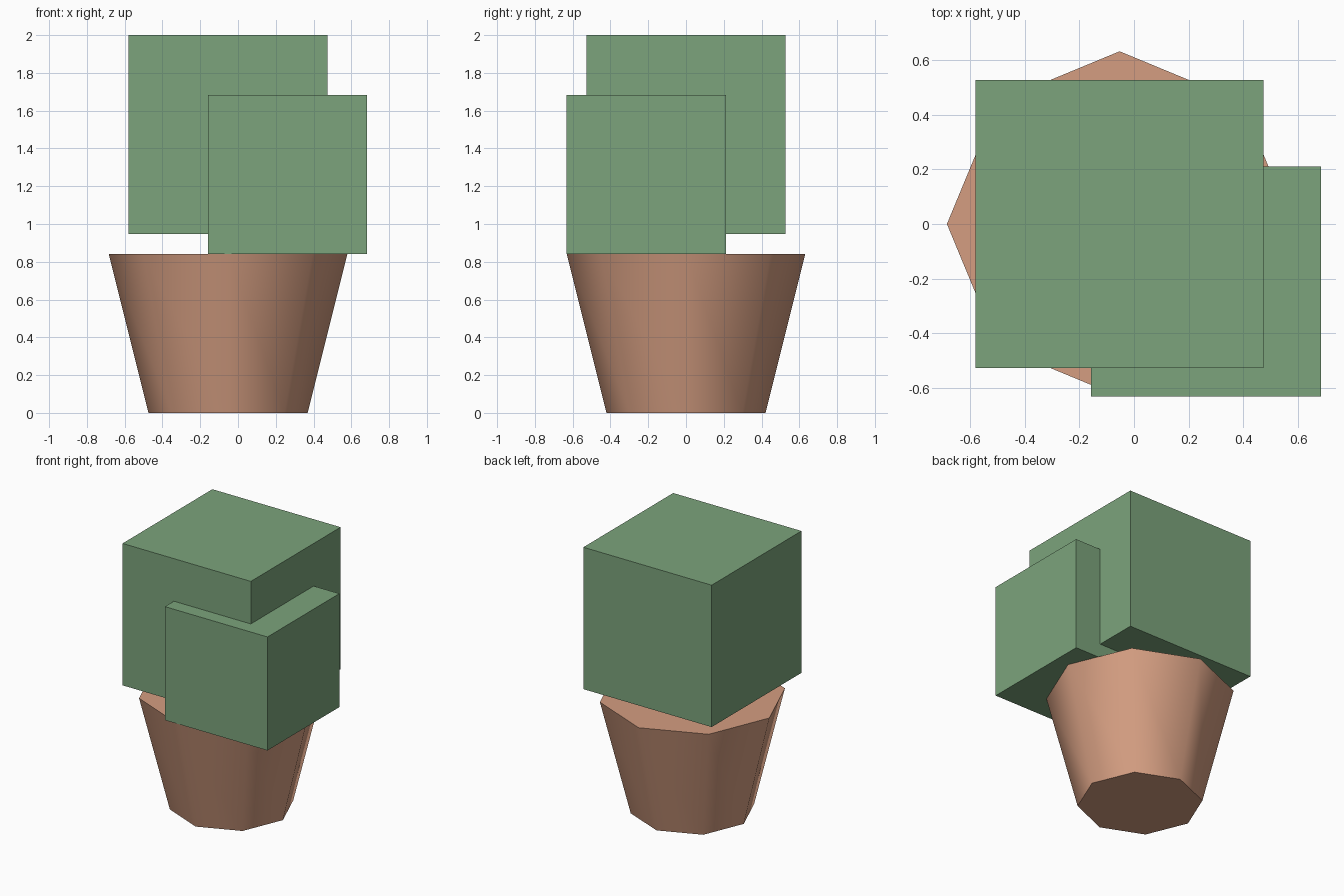
import bpy, math

if "Cube" in bpy.data.objects:
    bpy.data.objects.remove(bpy.data.objects["Cube"])

U = 2 / 19  # modelling unit: the whole model is 19 units tall


def material(name, color):
    mat = bpy.data.materials.new(name)
    mat.diffuse_color = (*color, 1)
    mat.use_nodes = True
    mat.node_tree.nodes["Principled BSDF"].inputs["Base Color"].default_value = mat.diffuse_color
    return mat


clay = material("clay", (0.66, 0.34, 0.22))
leaf = material("leaf", (0.20, 0.37, 0.20))

# Pot: eight-sided tapered, closed, smooth around the wall
height = 8 * U
bpy.ops.mesh.primitive_cone_add(vertices=8, radius1=4 * U, radius2=6 * U, depth=height,
                                location=(-0.5 * U, 0, height / 2))
pot = bpy.context.object
pot.name = "pot"
pot.data.materials.append(clay)
bpy.ops.object.shade_smooth_by_angle(angle=math.radians(60))


def foliage(name, size, center):
    bpy.ops.mesh.primitive_cube_add(size=size * U, location=[c * U for c in center])
    cube = bpy.context.object
    cube.name = name
    cube.data.materials.append(leaf)


# Foliage: two overlapping cubes, the small one resting on the pot
foliage("large_foliage", 10, (-0.5, 0, 14))
foliage("small_foliage", 8, (2.5, -2, 12))
